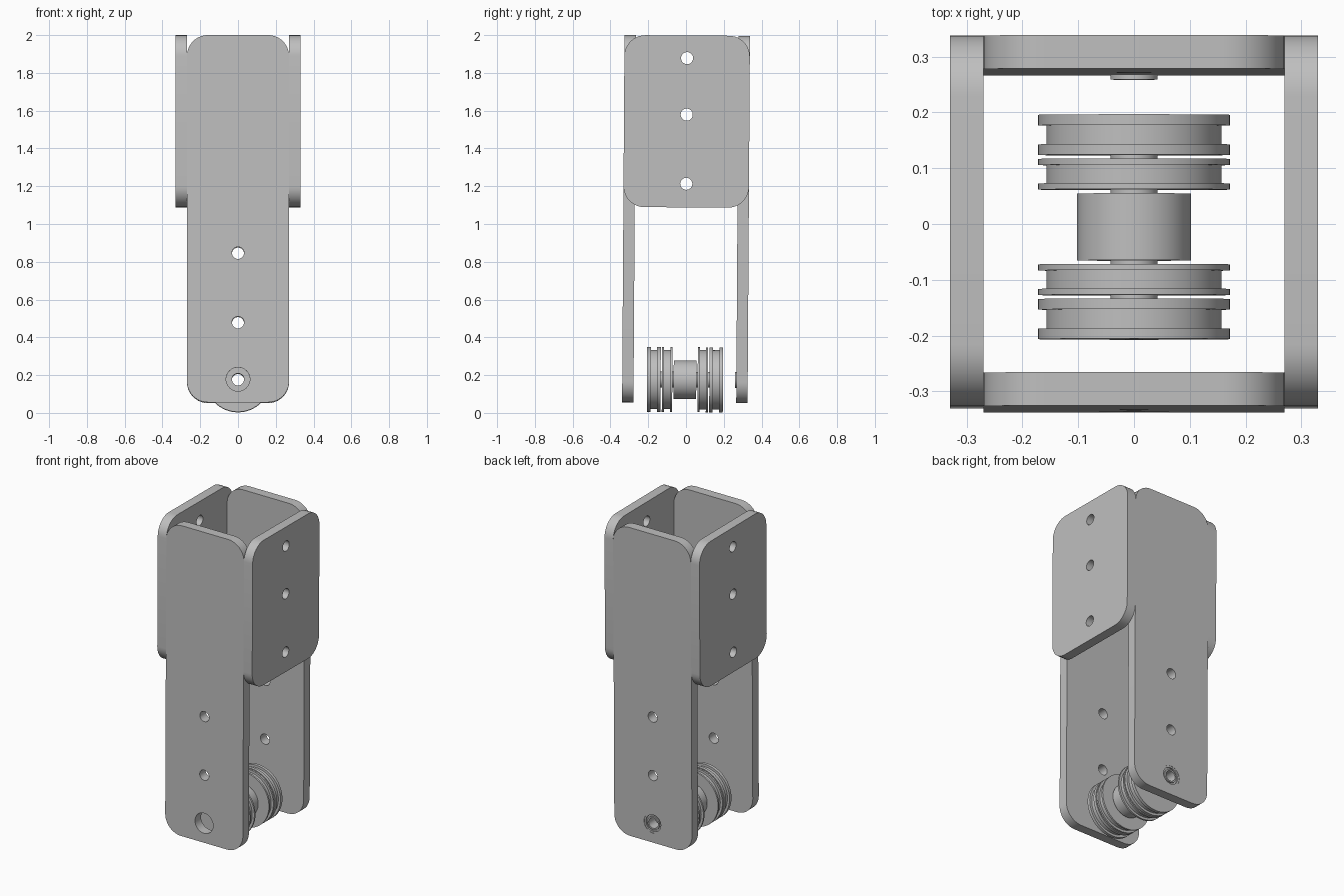
import bpy, bmesh
from math import pi, cos, sin, radians
from mathutils import Matrix, Vector

cube = bpy.data.objects.get("Cube")
if cube:
    bpy.data.objects.remove(cube, do_unlink=True)

grey = bpy.data.materials.new("plain grey")
grey.use_nodes = True
colour = (0.52, 0.52, 0.52, 1)
grey.diffuse_color = colour
grey.node_tree.nodes["Principled BSDF"].inputs["Base Color"].default_value = colour

# The whole assembly leans very slightly backwards
TILT = (Matrix.Translation((0, 0, 1)) @ Matrix.Rotation(-0.0065, 4, 'X')
        @ Matrix.Translation((0, 0, -1)))
UPRIGHT = Matrix.Rotation(pi / 2, 4, 'X')
SIDEWAYS = Matrix.Rotation(pi / 2, 4, 'Z') @ UPRIGHT
AXLE_Z = 0.176
BORE = 0.032


def add_object(name, mesh, matrix):
    mesh.transform(TILT @ matrix)
    mesh.materials.clear()
    mesh.materials.append(grey)
    obj = bpy.data.objects.new(name, mesh)
    bpy.context.collection.objects.link(obj)
    bpy.ops.object.select_all(action='DESELECT')
    obj.select_set(True)
    bpy.context.view_layer.objects.active = obj
    bpy.ops.object.shade_smooth_by_angle(angle=radians(30))
    return obj


def arc(cx, cy, r, start, end, steps):
    return [(cx + r * cos(start + (end - start) * i / steps),
             cy + r * sin(start + (end - start) * i / steps)) for i in range(steps + 1)]


def plate(name, half_width, low, high, holes, matrix, thickness=0.06, corner=0.11):
    """Rounded plate with round holes, given as (height, radius)."""
    outline = []
    w, h = half_width - corner, (high - low) / 2 - corner
    mid = (high + low) / 2
    for k, (sx, sz) in enumerate([(1, 1), (-1, 1), (-1, -1), (1, -1)]):
        outline += arc(sx * w, mid + sz * h, corner, k * pi / 2, (k + 1) * pi / 2, 10)
    loops = [outline] + [arc(0, z, r, 0, 2 * pi, 32)[:-1] for z, r in holes]

    curve = bpy.data.curves.new(name, 'CURVE')
    curve.dimensions = '2D'
    curve.fill_mode = 'BOTH'
    curve.extrude = thickness / 2
    for loop in loops:
        spline = curve.splines.new('POLY')
        spline.points.add(len(loop) - 1)
        spline.use_cyclic_u = True
        for point, (x, y) in zip(spline.points, loop):
            point.co = (x, y, 0, 1)
    helper = bpy.data.objects.new(name + "_outline", curve)
    bpy.context.collection.objects.link(helper)
    graph = bpy.context.evaluated_depsgraph_get()
    mesh = bpy.data.meshes.new_from_object(helper.evaluated_get(graph))
    bpy.data.objects.remove(helper, do_unlink=True)

    bm = bmesh.new()
    bm.from_mesh(mesh)
    bmesh.ops.remove_doubles(bm, verts=bm.verts, dist=1e-5)
    bmesh.ops.recalc_face_normals(bm, faces=bm.faces)
    bm.to_mesh(mesh)
    bm.free()
    return add_object(name, mesh, matrix)


def turned(name, profile, y=0.0, segments=64):
    """Ring turned about the axle from a closed (y, radius) profile."""
    bm = bmesh.new()
    verts = [bm.verts.new((0, a, r)) for a, r in profile]
    edges = [bm.edges.new((verts[i - 1], verts[i])) for i in range(len(verts))]
    bmesh.ops.spin(bm, geom=verts + edges, cent=Vector(), axis=(0, 1, 0),
                   angle=2 * pi, steps=segments)
    bmesh.ops.remove_doubles(bm, verts=bm.verts, dist=1e-5)
    bmesh.ops.recalc_face_normals(bm, faces=bm.faces)
    mesh = bpy.data.meshes.new(name)
    bm.to_mesh(mesh)
    bm.free()
    return add_object(name, mesh, Matrix.Translation((0, y, AXLE_Z)))


def tube(name, half_length, radius, y=0.0):
    a = half_length
    return turned(name, [(-a, BORE), (a, BORE), (a, radius), (-a, radius)], y)


def pulley(name, y, half_width, flange):
    a, b, rim, groove = half_width, half_width - flange, 0.172, 0.157
    return turned(name, [(-a, BORE), (a, BORE), (a, rim), (b, rim), (b, groove),
                         (-b, groove), (-b, rim), (-a, rim)], y)


# Long front and back plates; the lowest hole is the bearing seat
long_holes = [(0.845, BORE), (0.477, BORE), (AXLE_Z, 0.063)]
for name, y in (("front_plate", -0.302), ("back_plate", 0.302)):
    plate(name, 0.27, 0.054, 1.998, long_holes, Matrix.Translation((0, y, 0)) @ UPRIGHT)

# Short side plates
side_holes = [(1.878, BORE), (1.579, BORE), (1.213, BORE)]
for name, x in (("left_plate", 0.30), ("right_plate", -0.30)):
    plate(name, 0.332, 1.088, 1.998, side_holes, Matrix.Translation((x, 0, 0)) @ SIDEWAYS)

# Bearing seated in the back plate, with a shallow groove and inner collar
turned("back_bearing", [(0.264, BORE), (0.330, BORE), (0.330, 0.042), (0.322, 0.042),
                        (0.322, 0.052), (0.330, 0.052), (0.330, 0.063),
                        (0.272, 0.063), (0.272, 0.042), (0.264, 0.042)])

# Pulley stack on the axle: centre spacer, then mirrored pulleys and thin collars
tube("centre_spacer", 0.060, 0.102)
for side, s in (("front", -1), ("back", 1)):
    tube(side + "_inner_collar", 0.0035, 0.042, s * 0.0635)
    pulley(side + "_inner_pulley", s * 0.0945, 0.0275, 0.011)
    tube(side + "_outer_collar", 0.0035, 0.042, s * 0.1255)
    pulley(side + "_outer_pulley", s * 0.165, 0.036, 0.019)
